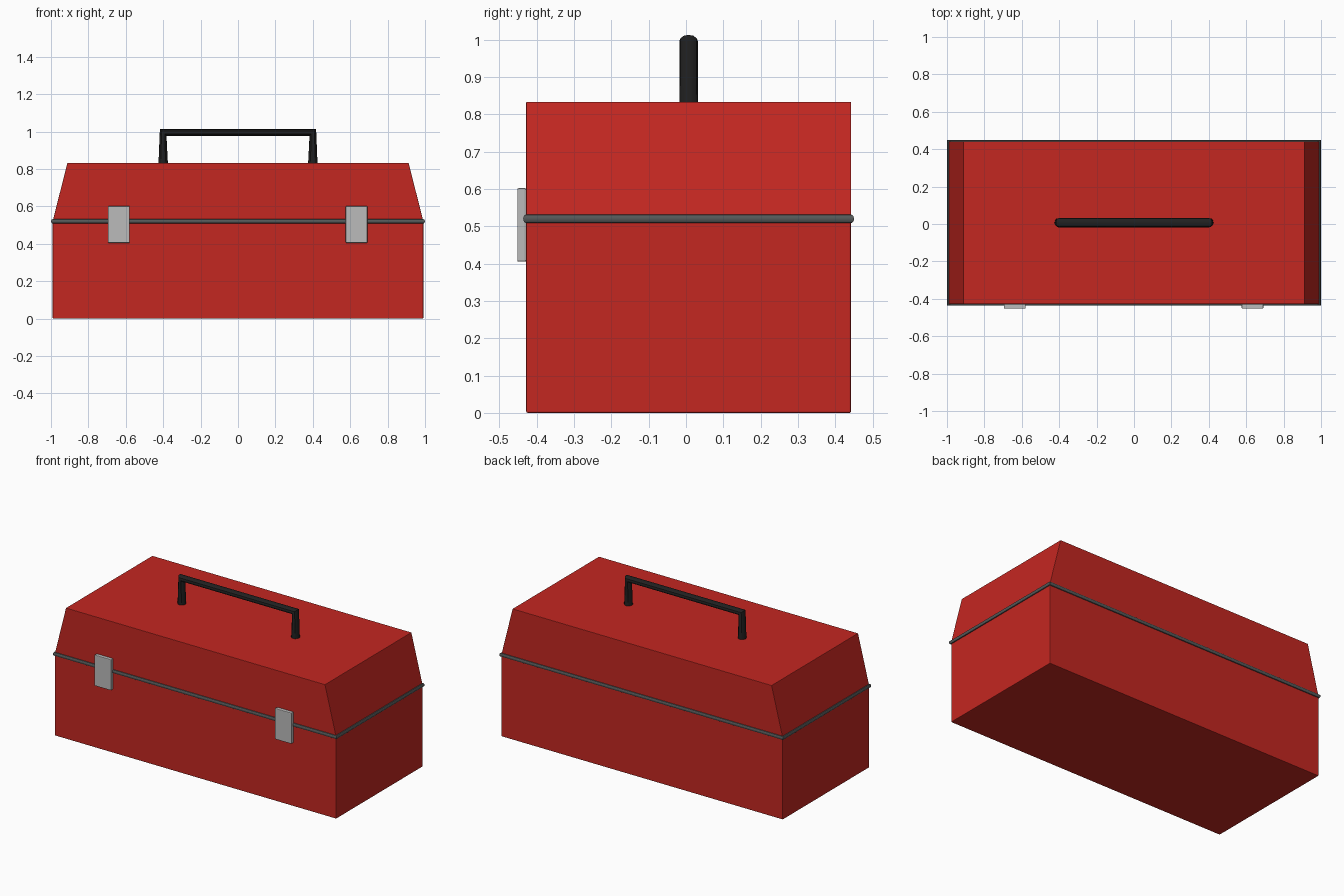
import bpy, bmesh

if "Cube" in bpy.data.objects:
    bpy.data.objects.remove(bpy.data.objects["Cube"])

CY = 0.007           # depth centre of the case
HX, HY = 0.991, 0.435
SEAM, TOP = 0.52, 0.833


def material(name, rgb):
    m = bpy.data.materials.new(name)
    m.diffuse_color = (*rgb, 1)
    m.use_nodes = True
    m.node_tree.nodes["Principled BSDF"].inputs["Base Color"].default_value = m.diffuse_color
    return m


red = material("red_paint", (0.55, 0.02, 0.015))
black = material("black_grip", (0.015, 0.015, 0.015))
steel = material("light_steel", (0.5, 0.5, 0.5))
dark = material("dark_trim", (0.09, 0.1, 0.1))


def block(name, centre, half, z0, z1, mat, top_x=None, bevel=0.004):
    """Box from z0 to z1, optionally narrowed in x at its top."""
    bm = bmesh.new()
    bmesh.ops.create_cube(bm, size=2)
    for v in bm.verts:
        up = v.co.z > 0
        hx = top_x if up and top_x else half[0]
        v.co = (v.co.x * hx + centre[0], v.co.y * half[1] + centre[1], z1 if up else z0)
    mesh = bpy.data.meshes.new(name)
    bm.to_mesh(mesh)
    bm.free()
    mesh.materials.append(mat)
    ob = bpy.data.objects.new(name, mesh)
    bpy.context.collection.objects.link(ob)
    mod = ob.modifiers.new("soft_edges", 'BEVEL')
    mod.width, mod.segments = bevel, 2
    return ob


def tube(name, points, radius, mat, cyclic=False):
    """Round bar following a polyline, converted to a mesh."""
    cu = bpy.data.curves.new(name, 'CURVE')
    cu.dimensions = '3D'
    cu.bevel_depth, cu.bevel_resolution = radius, 4
    cu.use_fill_caps = not cyclic
    sp = cu.splines.new('POLY')
    sp.points.add(len(points) - 1)
    for p, co in zip(sp.points, points):
        p.co = (*co, 1)
    sp.use_cyclic_u = cyclic
    cu.materials.append(mat)
    ob = bpy.data.objects.new(name, cu)
    bpy.context.collection.objects.link(ob)
    bpy.ops.object.select_all(action='DESELECT')
    ob.select_set(True)
    bpy.context.view_layer.objects.active = ob
    bpy.ops.object.convert(target='MESH')
    bpy.ops.object.shade_smooth_by_angle()


# Case body and sloped-end lid
block("case_body", (0, CY), (HX, HY), 0, SEAM, red)
block("lid", (0, CY), (HX, HY), SEAM, TOP, red, top_x=0.912, bevel=0.002)

# Trim bead around the seam
tube("seam_trim", [(sx * HX, CY + sy * HY, SEAM)
                   for sx, sy in ((-1, -1), (1, -1), (1, 1), (-1, 1))], 0.0115, dark, True)

# Front latches
for side, x in (("left", -0.637), ("right", 0.634)):
    block(side + "_latch", (x, -0.44), (0.058, 0.012), 0.405, 0.602, steel)

# Carry handle
tube("handle", [(-0.4, CY, TOP), (-0.4, CY, 0.995), (0.4, CY, 0.995), (0.4, CY, TOP)], 0.025, black)
